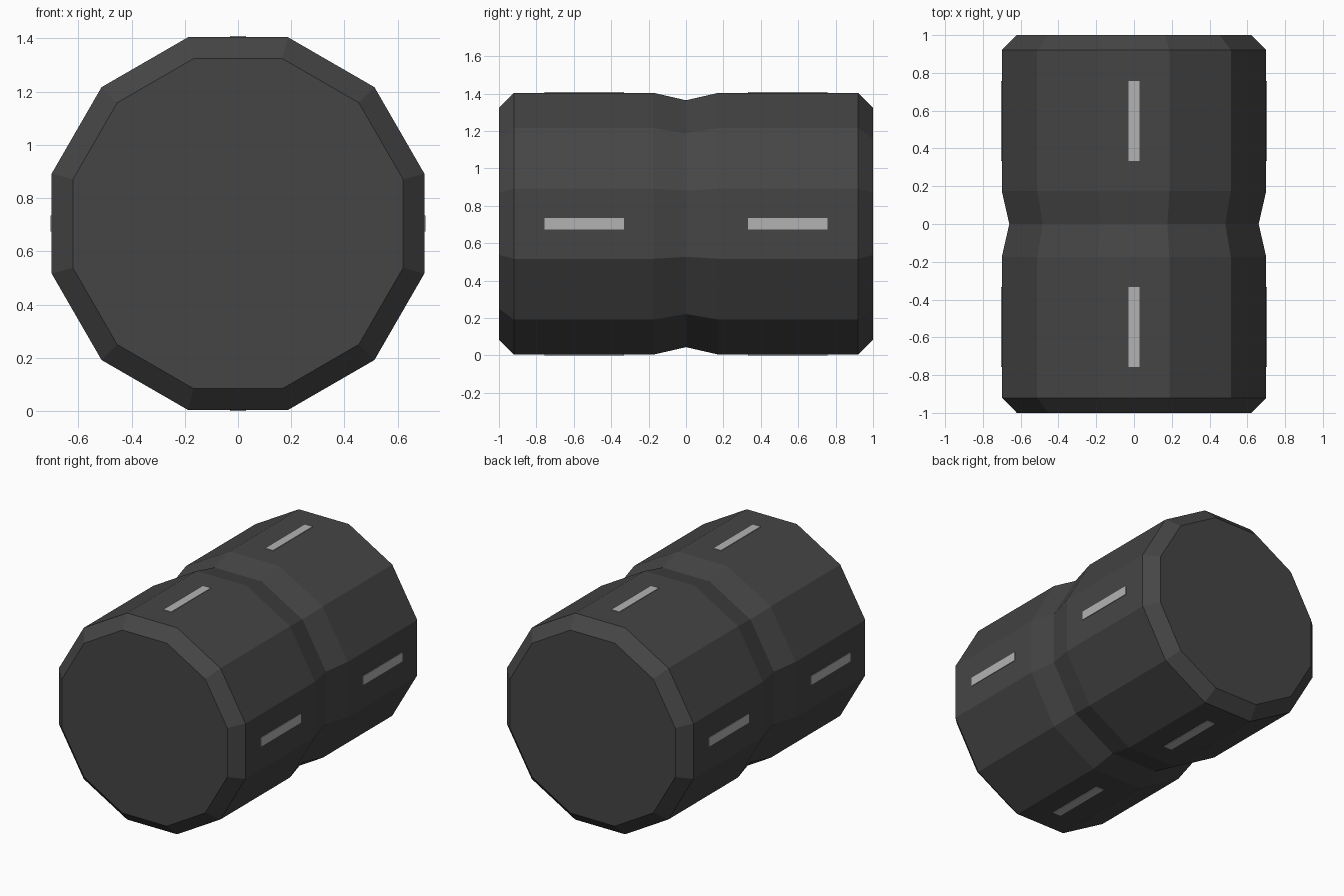
import bpy, bmesh
from math import pi, cos, sin
from mathutils import Matrix, Vector

if "Cube" in bpy.data.objects:
    bpy.data.objects.remove(bpy.data.objects["Cube"])

SIDES = 12
APOTHEM = 0.70
LIFT = 0.004            # how far the stripes stand proud
CENTRE_Z = APOTHEM + LIFT


def material(name, grey):
    mat = bpy.data.materials.new(name)
    mat.diffuse_color = (grey, grey, grey, 1)
    mat.use_nodes = True
    mat.node_tree.nodes["Principled BSDF"].inputs["Base Color"].default_value = mat.diffuse_color
    return mat


def finish(name, bm, mat):
    bmesh.ops.recalc_face_normals(bm, faces=bm.faces)
    mesh = bpy.data.meshes.new(name)
    bm.to_mesh(mesh)
    bm.free()
    mesh.materials.append(mat)
    obj = bpy.data.objects.new(name, mesh)
    bpy.context.collection.objects.link(obj)
    return obj


dark = material("dark_casing", 0.06)
light = material("light_stripe", 0.45)

# Casing: twelve-sided rings (y, apothem) with chamfered ends and a waist groove
profile = [(-1, 0.62), (-0.92, APOTHEM), (-0.175, APOTHEM), (0, 0.66),
           (0.175, APOTHEM), (0.92, APOTHEM), (1, 0.62)]
bm = bmesh.new()
rings = []
for y, apothem in profile:
    r = apothem / cos(pi / SIDES)
    angles = [(i + 0.5) * 2 * pi / SIDES for i in range(SIDES)]
    rings.append([bm.verts.new((r * cos(a), y, CENTRE_Z + r * sin(a))) for a in angles])
for a, b in zip(rings, rings[1:]):
    for i in range(SIDES):
        j = (i + 1) % SIDES
        bm.faces.new((a[i], a[j], b[j], b[i]))
bm.faces.new(rings[0])
bm.faces.new(rings[-1])
finish("casing", bm, dark)

# Stripes: a front and a back one on the top, bottom, left and right flats
for n, side in enumerate(("top", "right", "bottom", "left")):
    for end, y in (("front", -0.545), ("back", 0.545)):
        bm = bmesh.new()
        place = (Matrix.Translation((0, 0, CENTRE_Z)) @ Matrix.Rotation(n * pi / 2, 4, 'Y')
                 @ Matrix.Translation((0, y, APOTHEM + LIFT / 2))
                 @ Matrix.Diagonal(Vector((0.06, 0.425, LIFT, 1))))
        bmesh.ops.create_cube(bm, size=1, matrix=place)
        finish(f"{side}_{end}_stripe", bm, light)
